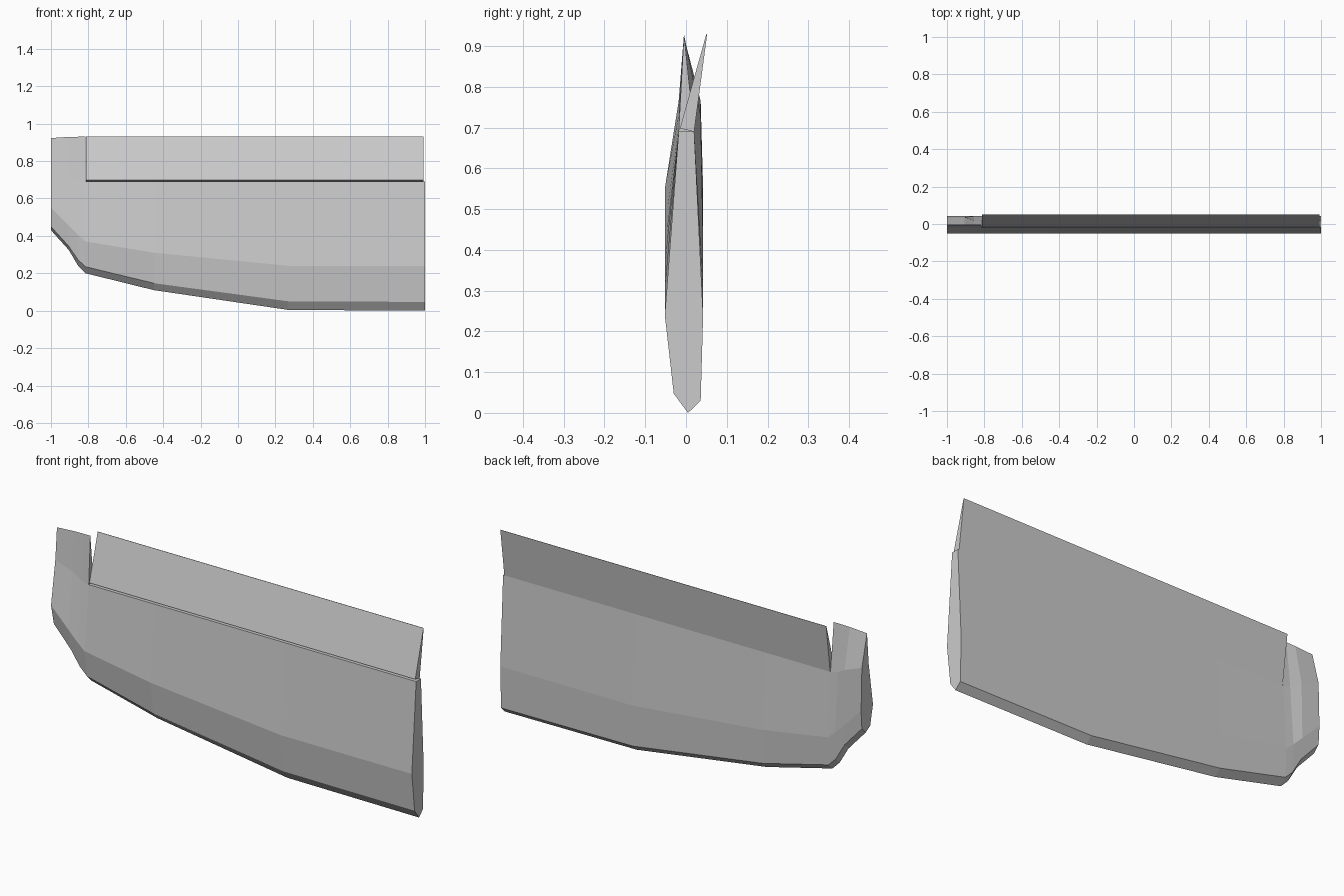
import bpy, bmesh

if "Cube" in bpy.data.objects:
    bpy.data.objects.remove(bpy.data.objects["Cube"])


def loft(name, sections):
    """Skin a row of closed (x, [(y, z), ...]) sections and cap both ends."""
    bm = bmesh.new()
    rings = [[bm.verts.new((x, y, z)) for y, z in ring] for x, ring in sections]
    n = len(rings[0])
    for a, b in zip(rings, rings[1:]):
        for i in range(n):
            j = (i + 1) % n
            bm.faces.new((a[i], a[j], b[j], b[i]))
    bm.faces.new(rings[0])
    bm.faces.new(rings[-1])
    bmesh.ops.recalc_face_normals(bm, faces=bm.faces)
    mesh = bpy.data.meshes.new(name)
    bm.to_mesh(mesh)
    bm.free()
    obj = bpy.data.objects.new(name, mesh)
    bpy.context.collection.objects.link(obj)
    return obj


def section(lead, low, belly, hinge=0.69, trail=None):
    """Aerofoil slice: nose, back side, optional trailing edge, front side."""
    ring = [(0.005, lead), (0.036, lead + 0.03), (0.042, belly), (0.02, hinge)]
    if hinge > 0.7:
        ring[3] = (0.036, hinge)
    if trail:
        ring.append((-0.005, trail))
    return ring + [(-0.018, hinge), (-0.052, belly), (-0.03, low)]


# main wing panel, ending at the hinge line
loft("wing_panel", [
    (1.0, section(0.0, 0.047, 0.24)),
    (0.27, section(0.004, 0.05, 0.24)),
    (-0.45, section(0.11, 0.147, 0.31)),
    (-0.815, section(0.20, 0.235, 0.37)),
])

# fixed wing tip, reaching the full trailing edge
loft("wing_tip", [
    (-0.815, section(0.20, 0.235, 0.37, 0.69, 0.93)),
    (-0.855, section(0.24, 0.272, 0.405, 0.70, 0.93)),
    (-0.905, section(0.325, 0.345, 0.455, 0.73, 0.929)),
    (-1.0, section(0.43, 0.45, 0.55, 0.765, 0.923)),
])

# hinged flap, swung backwards
flap = [(-0.015, 0.698), (0.02, 0.69), (0.052, 0.93), (0.050, 0.93)]
loft("flap", [(-0.813, flap), (0.993, flap)])
